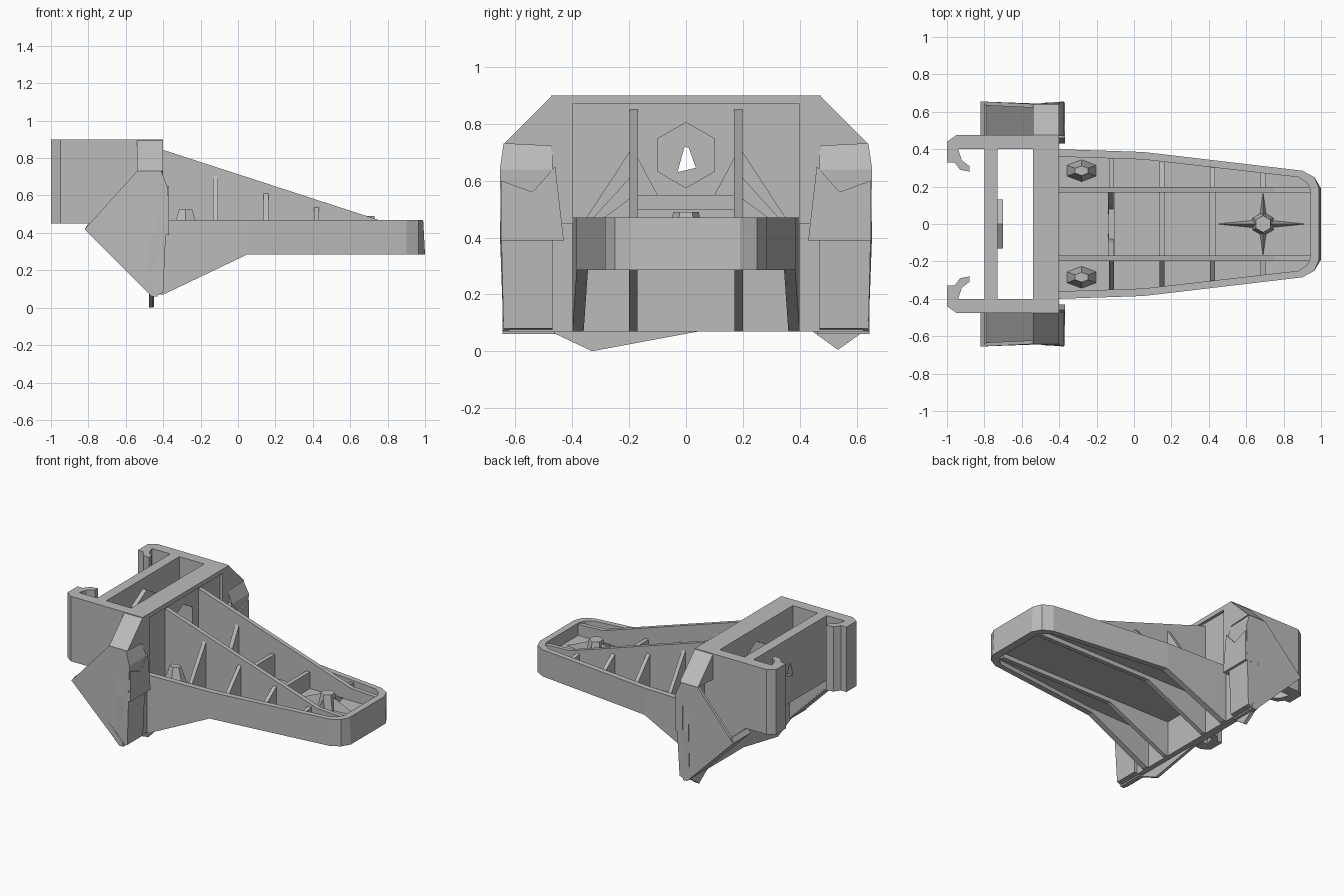
import bpy, bmesh, math

if "Cube" in bpy.data.objects:
    bpy.data.objects.remove(bpy.data.objects["Cube"])

grey = bpy.data.materials.new("plain grey")
grey.diffuse_color = (0.5, 0.5, 0.5, 1)
grey.use_nodes = True
grey.node_tree.nodes["Principled BSDF"].inputs["Base Color"].default_value = grey.diffuse_color


def finish(name, bm):
    bmesh.ops.recalc_face_normals(bm, faces=bm.faces)
    me = bpy.data.meshes.new(name)
    bm.to_mesh(me)
    bm.free()
    me.materials.append(grey)
    ob = bpy.data.objects.new(name, me)
    bpy.context.collection.objects.link(ob)
    return ob


def prism(name, pts, axis, lo, hi):
    """Extrude a 2D outline along x (pts = y,z), y (pts = x,z) or z (pts = x,y)."""
    put = {"x": lambda a, b, c: (c, a, b),
           "y": lambda a, b, c: (a, c, b),
           "z": lambda a, b, c: (a, b, c)}[axis]
    bm = bmesh.new()
    r0 = [bm.verts.new(put(a, b, lo)) for a, b in pts]
    r1 = [bm.verts.new(put(a, b, hi)) for a, b in pts]
    n = len(pts)
    bm.faces.new(r0)
    bm.faces.new(r1)
    for i in range(n):
        j = (i + 1) % n
        bm.faces.new((r0[i], r0[j], r1[j], r1[i]))
    return finish(name, bm)


def box(name, x, y, z):
    return prism(name, [(x[0], y[0]), (x[1], y[0]), (x[1], y[1]), (x[0], y[1])], "z", *z)


def cone(name, sides, r1, r2, depth, scale, loc):
    bm = bmesh.new()
    bmesh.ops.create_cone(bm, cap_ends=True, segments=sides, radius1=r1, radius2=r2, depth=depth)
    bmesh.ops.scale(bm, vec=scale, verts=bm.verts)
    bmesh.ops.translate(bm, vec=loc, verts=bm.verts)
    return finish(name, bm)


def sided(s, a, b):
    return sorted((s * a, s * b))


def hexagon(r, cz):
    return [(r * math.sin(k * math.pi / 3), cz + r * math.cos(k * math.pi / 3)) for k in range(6)]


def cut(target, cutter):
    cutter.hide_render = True
    cutter.hide_viewport = True
    m = target.modifiers.new("hole", "BOOLEAN")
    m.operation = "DIFFERENCE"
    m.solver = "EXACT"
    m.object = cutter


# Upright mounting plate with clipped top corners, and the frame wall behind it
plate = prism("mounting_plate", [(-.64, .07), (.64, .07), (.65, .4), (.64, .73), (.47, .9),
                                 (-.47, .9), (-.64, .73), (-.65, .4)], "x", -.475, -.42)
prism("top_bar", [(-.47, .9), (.47, .9), (.47, .87), (-.47, .87)], "x", -.48, -.40)
frame = box("front_frame_wall", (-.54, -.47), (-.41, .41), (.45, .9))
big = prism("plate_hole_cutter", hexagon(.115, .69), "x", -.6, -.3)
cut(plate, big)
cut(frame, big)

# Rear cross wall with a small hole and boss
wall = box("rear_cross_wall", (-.80, -.73), (-.41, .41), (.45, .9))
boss = prism("rear_boss", hexagon(.15, .68), "x", -.735, -.70)
hole = prism("rear_hole_cutter", [(-.03, .63), (.035, .645), (.01, .715), (-.005, .72)], "x", -.9, -.6)
cut(wall, hole)
cut(boss, hole)

for s in (-1, 1):
    # Rear arms ending in inward hooks
    arm = [(-.40, .475), (-.95, .475), (-1, .44), (-1, .33), (-.96, .33), (-.93, .29),
           (-.88, .28), (-.88, .31), (-.92, .34), (-.94, .40), (-.40, .40)]
    prism("hook_arm", [(x, s * y) for x, y in arm], "z", .45, .9)

    # Hollow side wings: outer wall, sloping floor, inner wall and front column
    outer = prism("wing_outer_wall", [(-.82, .42), (-.54, .73), (-.41, .73), (-.375, .64), (-.40, .08), (-.46, .06)],
                  "y", *sided(s, .635, .655))
    for v in outer.data.vertices:
        if v.co.z > .7 or v.co.z < .1:
            v.co.y -= s * .013
    prism("wing_floor", [(-.82, .42), (-.46, .06), (-.43, .06), (-.43, .09), (-.79, .45), (-.80, .45)],
          "y", *sided(s, .46, .645))
    prism("wing_inner_wall", [(-.81, .42), (-.79, .46), (-.43, .46), (-.43, .07), (-.46, .07)],
          "y", *sided(s, .455, .475))
    prism("wing_front_column", [(-.47, .73), (-.41, .73), (-.375, .64), (-.40, .08), (-.46, .07)],
          "y", *sided(s, .47, .638))
    prism("wing_shoulder", [(s * .44, .72), (s * .64, .73), (s * .47, .9), (s * .44, .9)], "x", -.54, -.40)
    prism("wing_front_step", [(s * .43, .39), (s * .65, .39), (s * .65, .60), (s * .54, .56), (s * .46, .65)],
          "x", -.43, -.37)

    # Long sloping ribs over the tray, and gussets below it
    prism("long_rib", [(-.42, .85), (.75, .47), (.95, .46), (.95, .37), (-.42, .37)],
          "y", *sided(s, .168, .198))
    prism("lower_gusset", [(-.43, .37), (.05, .37), (.05, .285), (-.40, .07), (-.43, .07)],
          "y", *sided(s, .17, .20))
    # Underside strips framing the recessed centre panel
    box("underside_rail", (.04, .93), sided(s, .17, .20), (.285, .37))

    # Triangular cross ribs outside the long ribs
    for x, top, out in ((-.12, .73, .36), (.15, .63, .34), (.42, .55, .31), (.69, .47, .28)):
        prism("outer_cross_rib", [(s * .18, .37), (s * out, .37), (s * out, .455), (s * .18, top)],
              "x", x - .013, x + .013)

    # Inner brackets beside the centre hole
    prism("inner_bracket", [(s * .18, .37), (s * .05, .37), (s * .10, .55), (s * .18, .70)],
          "x", -.14, -.11)

    # Screw lugs
    cone("screw_lug", 6, .09, .04, .14, (1, .65, 1), (-.28, s * .285, .455))

# Tray rim: tapered wall that deepens toward the plate
half = [((-.43, .40), (-.43, .36), .07), ((-.40, .40), (-.40, .36), .07),
        ((.05, .385), (.05, .345), .285), ((.90, .285), (.88, .25), .285),
        ((.965, .25), (.925, .22), .285), ((.99, .19), (.945, .18), .285)]
path = half + [((o[0], -o[1]), (i[0], -i[1]), z) for o, i, z in reversed(half)]
bm = bmesh.new()
rings = []
for o, i, z in path:
    lip = .01 if o[0] > .98 else 0
    rings.append([bm.verts.new(v) for v in ((o[0], o[1], .47), (o[0] + lip, o[1], z),
                                            (i[0], i[1], z), (i[0], i[1], .47))])
for a, b in zip(rings, rings[1:]):
    for k in range(4):
        j = (k + 1) % 4
        bm.faces.new((a[k], b[k], b[j], a[j]))
bm.faces.new(rings[0])
bm.faces.new(rings[-1])
finish("tray_rim", bm)

# Tray floor
floor = [(i[0] + (.01 if i[0] > 0 else 0), i[1] + math.copysign(.01, i[1])) for o, i, z in path]
prism("tray_floor", floor, "z", .315, .385)

# Central cross ribs and the spiked star with its boss near the tip
for x, top in ((-.12, .48), (.15, .55), (.42, .50)):
    box("centre_cross_rib", (x - .015, x + .015), (-.17, .17), (.37, top))
cone("star_long_arm", 4, .25, .0, .11, (1, .1, 1), (.68, 0, .435))
cone("star_cross_arm", 4, .18, .0, .11, (.14, 1, 1), (.69, 0, .435))
cone("star_boss", 6, .065, .045, .11, (1, 1, 1), (.69, 0, .435))

# Small pointed feet under the plate
prism("left_foot", [(-.50, .08), (-.33, 0), (.10, .08)], "x", -.475, -.455)
prism("right_foot", [(.43, .08), (.535, .005), (.64, .08)], "x", -.475, -.45)
